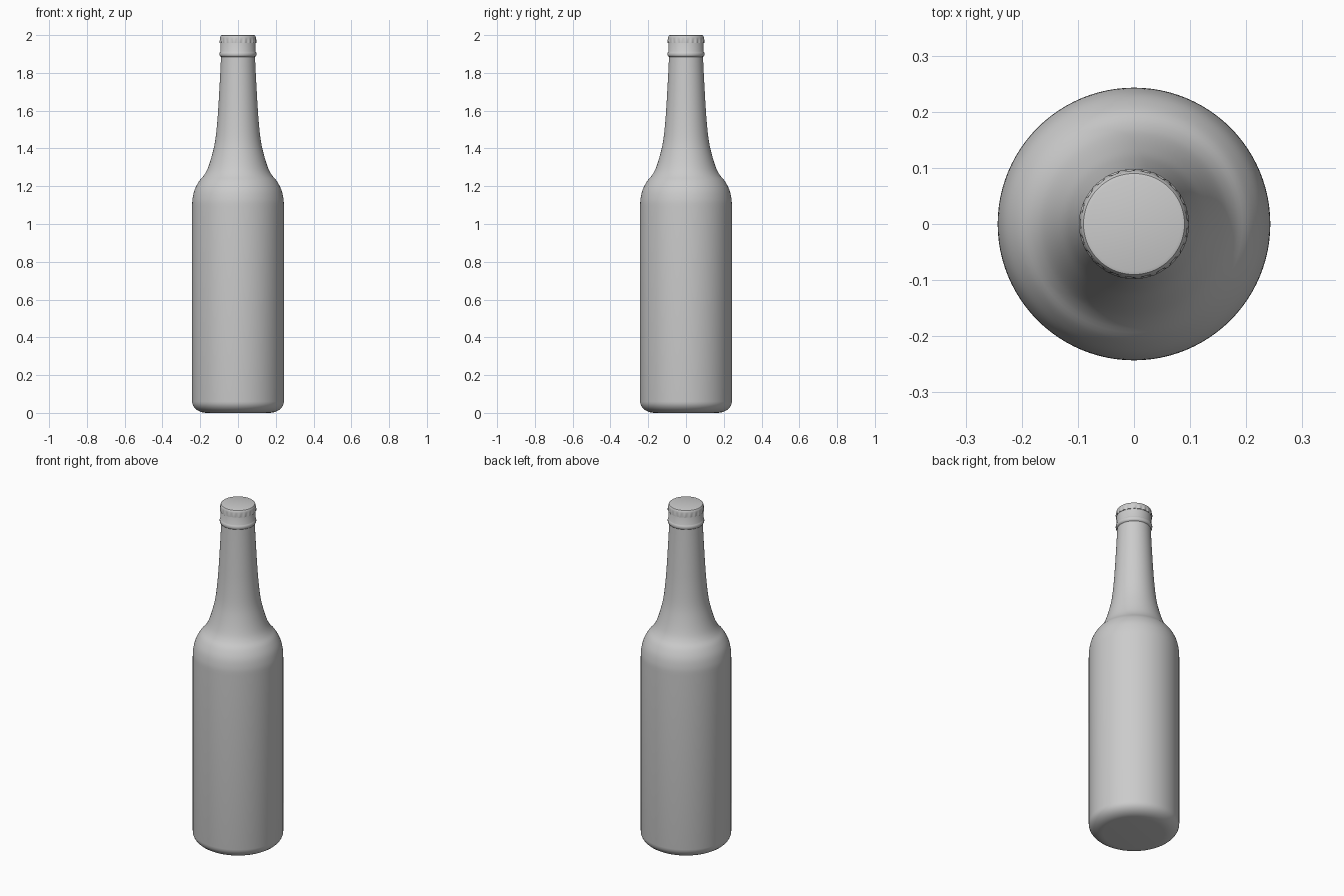
import bpy, bmesh
from math import pi, sin, cos, radians

if "Cube" in bpy.data.objects:
    bpy.data.objects.remove(bpy.data.objects["Cube"])


def lathe(name, rings, segs, flutes=0):
    """Revolve (radius, z, flute depth) rings around z and close both ends."""
    bm = bmesh.new()
    loops = []
    for r, z, depth in rings:
        loop = []
        for i in range(segs):
            a = 2 * pi * i / segs
            rr = r + depth * cos(flutes * a)
            loop.append(bm.verts.new((rr * cos(a), rr * sin(a), z)))
        loops.append(loop)
    for lo, hi in zip(loops, loops[1:]):
        for i in range(segs):
            j = (i + 1) % segs
            bm.faces.new((lo[i], lo[j], hi[j], hi[i]))
    bm.faces.new(loops[0][::-1])
    bm.faces.new(loops[-1])
    mesh = bpy.data.meshes.new(name)
    bm.to_mesh(mesh)
    bm.free()
    ob = bpy.data.objects.new(name, mesh)
    bpy.context.collection.objects.link(ob)
    bpy.ops.object.select_all(action='DESELECT')
    ob.select_set(True)
    bpy.context.view_layer.objects.active = ob
    bpy.ops.object.shade_smooth_by_angle(angle=radians(35))
    return ob


def spline(pts, steps=4):
    """Smooth curve through the profile points."""
    p = [pts[0]] + pts + [pts[-1]]
    out = []
    for a, b, c, d in zip(p, p[1:], p[2:], p[3:]):
        for k in range(steps):
            t = k / steps
            out.append(tuple(
                0.5 * (2 * b[n] + (c[n] - a[n]) * t
                       + (2 * a[n] - 5 * b[n] + 4 * c[n] - d[n]) * t * t
                       + (3 * b[n] - a[n] - 3 * c[n] + d[n]) * t ** 3)
                for n in (0, 1)))
    return out + [pts[-1]]


# Bottle: flat base, rounded heel, straight body, shoulder and tapering neck
base = [(0.165, 0.0)]
heel = [(0.165 + 0.078 * sin(a), 0.06 - 0.06 * cos(a))
        for a in (pi / 2 * k / 8 for k in range(1, 9))]
shoulder = spline([(0.243, 1.09), (0.241, 1.13), (0.230, 1.18), (0.207, 1.225),
                   (0.180, 1.258), (0.160, 1.295), (0.139, 1.36),
                   (0.121, 1.44), (0.109, 1.55), (0.101, 1.67),
                   (0.094, 1.80), (0.090, 1.885)])
# Collar ring and lip under the cap
collar = [(0.095, 1.888), (0.098, 1.894), (0.098, 1.904), (0.095, 1.910),
          (0.093, 1.913), (0.094, 1.965), (0.088, 1.985)]
lathe("bottle", [(r, z, 0) for r, z in base + heel + shoulder + collar], 96)

# Crimped cap: fluted skirt fading into a rounded flat top
lathe("cap", [(0.092, 1.958, 0.0), (0.0965, 1.959, 0.002),
              (0.0965, 1.968, 0.002), (0.0955, 1.978, 0.001),
              (0.095, 1.986, 0), (0.0935, 1.993, 0),
              (0.090, 1.998, 0), (0.084, 2.0, 0)], 168, flutes=21)
